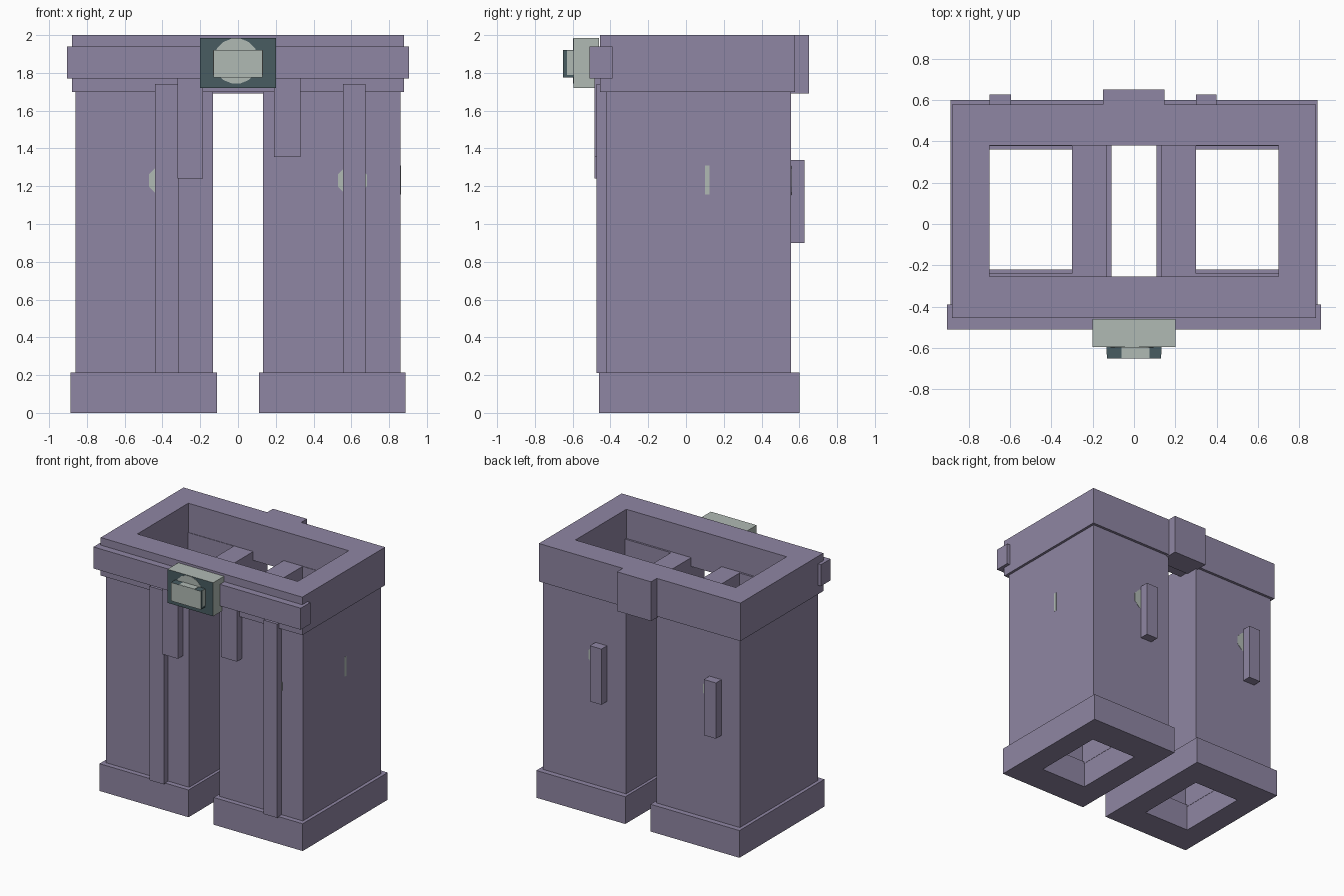
import bpy, bmesh, math
from mathutils import Matrix

cube = bpy.data.objects.get("Cube")
if cube:
    bpy.data.objects.remove(cube, do_unlink=True)


def material(name, rgb):
    m = bpy.data.materials.new(name)
    m.use_nodes = True
    m.diffuse_color = (*rgb, 1)
    m.node_tree.nodes["Principled BSDF"].inputs["Base Color"].default_value = (*rgb, 1)
    return m


PURPLE = material("dusty purple", (0.275, 0.238, 0.366))
GREY = material("pale grey", (0.434, 0.491, 0.456))
TEAL = material("dark teal", (0.065, 0.107, 0.120))


def finish(name, bm, *mats):
    bmesh.ops.recalc_face_normals(bm, faces=bm.faces)
    mesh = bpy.data.meshes.new(name)
    bm.to_mesh(mesh)
    bm.free()
    for m in mats:
        mesh.materials.append(m)
    ob = bpy.data.objects.new(name, mesh)
    bpy.context.collection.objects.link(ob)
    return ob


def box(name, x, y, z, mat=PURPLE, front=None):
    """Box from (min, max) ranges; the front face may have its own material."""
    bm = bmesh.new()
    bmesh.ops.create_cube(bm, size=1)
    for v in bm.verts:
        v.co = [r[0] if c < 0 else r[1] for c, r in zip(v.co, (x, y, z))]
    bm.normal_update()
    if front:
        for f in bm.faces:
            f.material_index = int(f.normal.y < -0.5)
    return finish(name, bm, mat, *([front] if front else []))


def tube(name, x, y, z, hx, hy):
    """Open rectangular tube: outer ranges x, y, z and hole ranges hx, hy."""
    bm = bmesh.new()
    loops = []
    for h in z:
        for rx, ry in ((x, y), (hx, hy)):
            loops.append([bm.verts.new((rx[i], ry[j], h))
                          for i, j in ((0, 0), (1, 0), (1, 1), (0, 1))])
    low_out, low_in, top_out, top_in = loops
    for a, b in ((low_out, low_in), (top_out, top_in), (low_out, top_out), (low_in, top_in)):
        for i in range(4):
            k = (i + 1) % 4
            bm.faces.new((a[i], a[k], b[k], b[i]))
    return finish(name, bm, PURPLE)


def disc(name, x, y, z, radius, depth, sides):
    """Thin grey disc facing along y."""
    bm = bmesh.new()
    bmesh.ops.create_cone(bm, cap_ends=True, segments=sides, radius1=radius,
                          radius2=radius, depth=depth,
                          matrix=Matrix.Translation((x, y, z))
                          @ Matrix.Rotation(math.pi / 2, 4, 'X')
                          @ Matrix.Rotation(math.pi / sides, 4, 'Z'))
    return finish(name, bm, GREY)


# Hollow waist and legs with wider cuffs
tube("waist", (-0.88, 0.88), (-0.455, 0.578), (1.70, 2.0), (-0.70, 0.70), (-0.255, 0.38))
for side, s in (("left", 1), ("right", -1)):
    def span(a, b):
        return tuple(sorted((s * a, s * b)))
    tube(side + "_leg", span(0.133, 0.86), (-0.42, 0.557), (0.2, 1.77),
         span(0.30, 0.70), (-0.24, 0.376))
    tube(side + "_cuff", span(0.11, 0.887), (-0.46, 0.60), (0, 0.215),
         span(0.298, 0.702), (-0.22, 0.36))

# Long front strips, short hanging straps and rear tabs
box("left_strip", (0.555, 0.675), (-0.475, -0.41), (0.21, 1.74))
box("right_strip", (-0.44, -0.315), (-0.475, -0.41), (0.21, 1.74))
box("left_strap", (0.19, 0.33), (-0.485, -0.41), (1.355, 1.78))
box("right_strap", (-0.32, -0.185), (-0.485, -0.41), (1.24, 1.78))
box("left_rear_tab", (0.30, 0.40), (0.55, 0.627), (0.90, 1.34))
box("right_rear_tab", (-0.70, -0.595), (0.55, 0.627), (0.90, 1.34))

# Flat studs partly covered by the strips and tabs
for name, x, y in (("left_front_stud", 0.605, -0.42), ("right_front_stud", -0.395, -0.42),
                   ("left_rear_stud", 0.385, 0.557), ("right_rear_stud", -0.615, 0.557)):
    disc(name, x, y, 1.23, 0.083, 0.004, 8)
box("left_side_mark", (0.858, 0.862), (0.10, 0.125), (1.155, 1.31), GREY)

# Belt and the block at the back of the waist
box("belt", (-0.905, 0.905), (-0.51, -0.39), (1.77, 1.94))
box("back_block", (-0.15, 0.147), (0.46, 0.65), (1.69, 2.0))

# Buckle with dark face, round inlay and raised centre
box("buckle", (-0.2, 0.2), (-0.595, -0.46), (1.72, 1.985), GREY, TEAL)
disc("buckle_inlay", -0.01, -0.595, 1.863, 0.121, 0.004, 16)
box("buckle_centre", (-0.13, 0.13), (-0.65, -0.59), (1.775, 1.92), TEAL, GREY)
box("buckle_top_plate", (-0.06, 0.075), (-0.649, -0.595), (1.918, 1.922), GREY)
for side, s in (("left", 1), ("right", -1)):
    box("buckle_%s_plate" % side, tuple(sorted((s * 0.128, s * 0.132))),
        (-0.63, -0.595), (1.79, 1.919), GREY)
